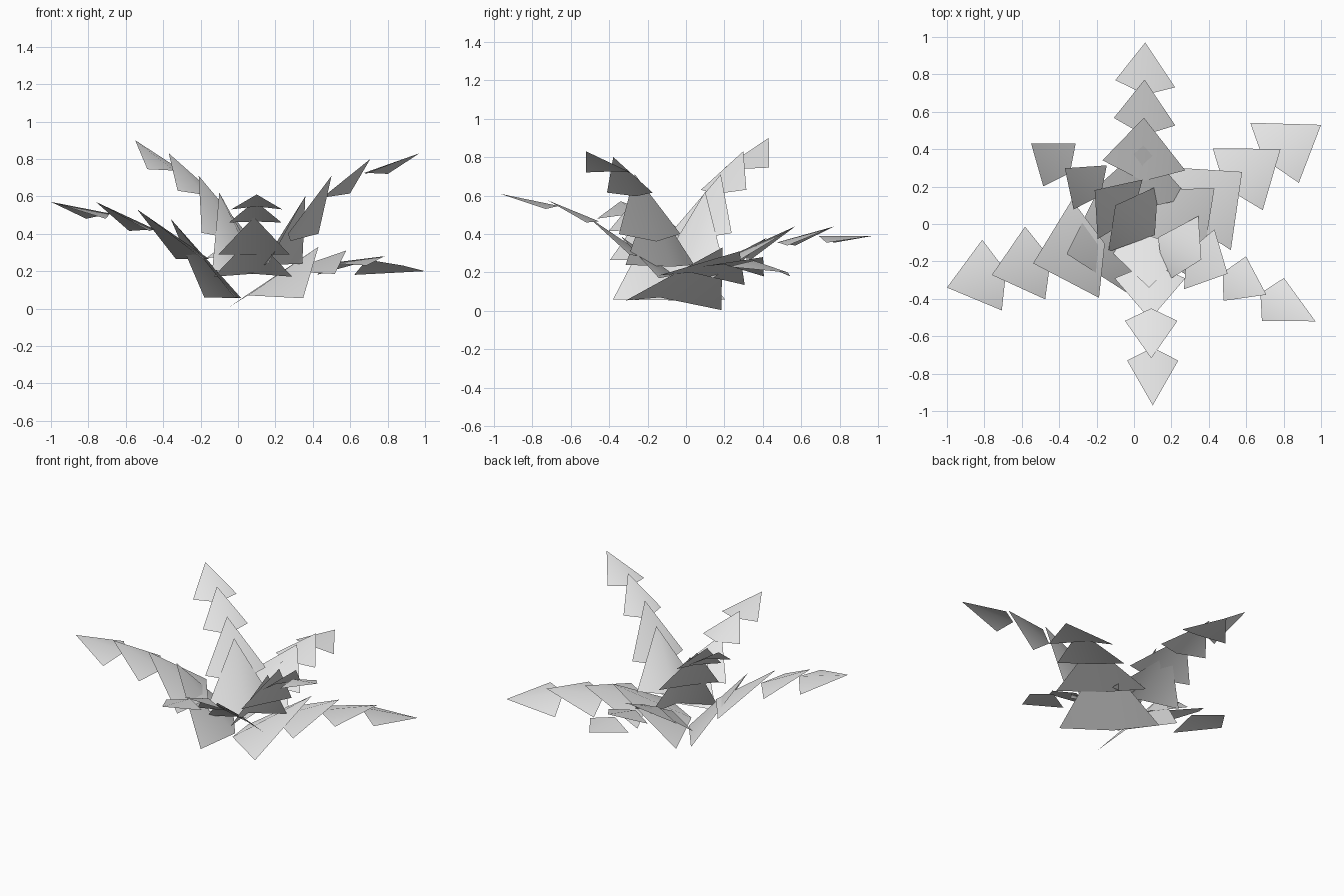
import bpy
import bmesh
from math import radians, sin, cos
from mathutils import Vector

cube = bpy.data.objects.get("Cube")
if cube:
    bpy.data.objects.remove(cube, do_unlink=True)

# One pale grey for every leaf
grey = bpy.data.materials.new("pale grey")
grey.use_nodes = True
colour = (0.8, 0.8, 0.8, 1)
grey.diffuse_color = colour
grey.node_tree.nodes["Principled BSDF"].inputs["Base Color"].default_value = colour

# Leaves from the frond tip inwards: relative width and length of the base
WIDTHS = (0.7, 0.72, 0.97, 1.08)
BASES = (0.24, 0.24, 0.2, 0.14)


def add_leaf(bm, apex, middle, side, extend, rise):
    """Folded kite: a raised ridge from apex to base, with two drooping corners."""
    along = middle - apex
    normal = side.cross(along).normalized()
    base = middle + along * extend + normal * side.length * rise
    tip, root, left, right = (
        bm.verts.new(p) for p in (apex, base, middle + side, middle - side))
    bm.faces.new((tip, left, root))
    bm.faces.new((tip, root, right))


def add_frond(name, tip, inner, steps, heading, width, apex_z, corner_z, reach,
              twist=(0, 0), roll=0, inner_rise=0.33):
    """Four overlapping leaves from the outer tip to the innermost leaf."""
    angle = radians(heading)
    sideways = Vector((-sin(angle), cos(angle), 0))
    tip, inner = Vector(tip), Vector(inner)
    bm = bmesh.new()
    for i, step in enumerate((0, *steps, 1)):
        apex = tip.lerp(inner, step).to_3d()
        apex.z = apex_z[i]
        # Each leaf may swing a little away from the frond's heading
        swing = angle + radians(twist[0] + (twist[1] - twist[0]) * step)
        middle = apex - Vector((cos(swing), sin(swing), 0)) * reach[i]
        middle.z = corner_z[i]
        side = sideways * width * WIDTHS[i]
        side.z = -roll
        add_leaf(bm, apex, middle, side, BASES[i], inner_rise if step == 1 else 0.27)
    mesh = bpy.data.meshes.new(name)
    bm.to_mesh(mesh)
    bm.free()
    mesh.materials.append(grey)
    for face in mesh.polygons:
        face.use_smooth = True
    frond = bpy.data.objects.new(name, mesh)
    bpy.context.collection.objects.link(frond)


# Six fronds around the crown
add_frond("back_frond", (0.06, 0.97), (0.05, 0.42), steps=(0.36, 0.73),
          heading=83, width=0.23,
          apex_z=(0.39, 0.44, 0.44, 0.38),
          corner_z=(0.355, 0.34, 0.27, 0.17),
          reach=(0.22, 0.225, 0.255, 0.25), twist=(7, 7))

add_frond("back_left_frond", (1.0, 0.53), (0.43, 0.19), steps=(0.38, 0.74),
          heading=39, width=0.295,
          apex_z=(0.2, 0.28, 0.31, 0.33),
          corner_z=(0.205, 0.205, 0.16, 0.03),
          reach=(0.29, 0.28, 0.31, 0.38), twist=(-8, 3), roll=0.025)

add_frond("front_left_frond", (0.97, -0.52), (0.36, -0.19), steps=(0.43, 0.77),
          heading=-27, width=0.185,
          apex_z=(0.83, 0.8, 0.71, 0.6),
          corner_z=(0.72, 0.615, 0.4, 0.24),
          reach=(0.255, 0.19, 0.17, 0.12), inner_rise=0.65)

add_frond("front_frond", (0.1, -0.97), (0.08, -0.34), steps=(0.4, 0.73),
          heading=-90, width=0.195,
          apex_z=(0.61, 0.575, 0.49, 0.39),
          corner_z=(0.53, 0.46, 0.29, 0.17),
          reach=(0.24, 0.2, 0.22, 0.2))

add_frond("right_frond", (-1.0, -0.34), (-0.36, -0.16), steps=(0.375, 0.72),
          heading=195.5, width=0.28,
          apex_z=(0.57, 0.57, 0.53, 0.48),
          corner_z=(0.48, 0.415, 0.265, 0.06),
          reach=(0.25, 0.24, 0.29, 0.27))

add_frond("back_right_frond", (-0.55, 0.43), (-0.1, 0.1), steps=(0.4, 0.755),
          heading=143, width=0.205,
          apex_z=(0.9, 0.83, 0.71, 0.62),
          corner_z=(0.745, 0.63, 0.405, 0.205),
          reach=(0.19, 0.17, 0.17, 0.12), inner_rise=0.6)
